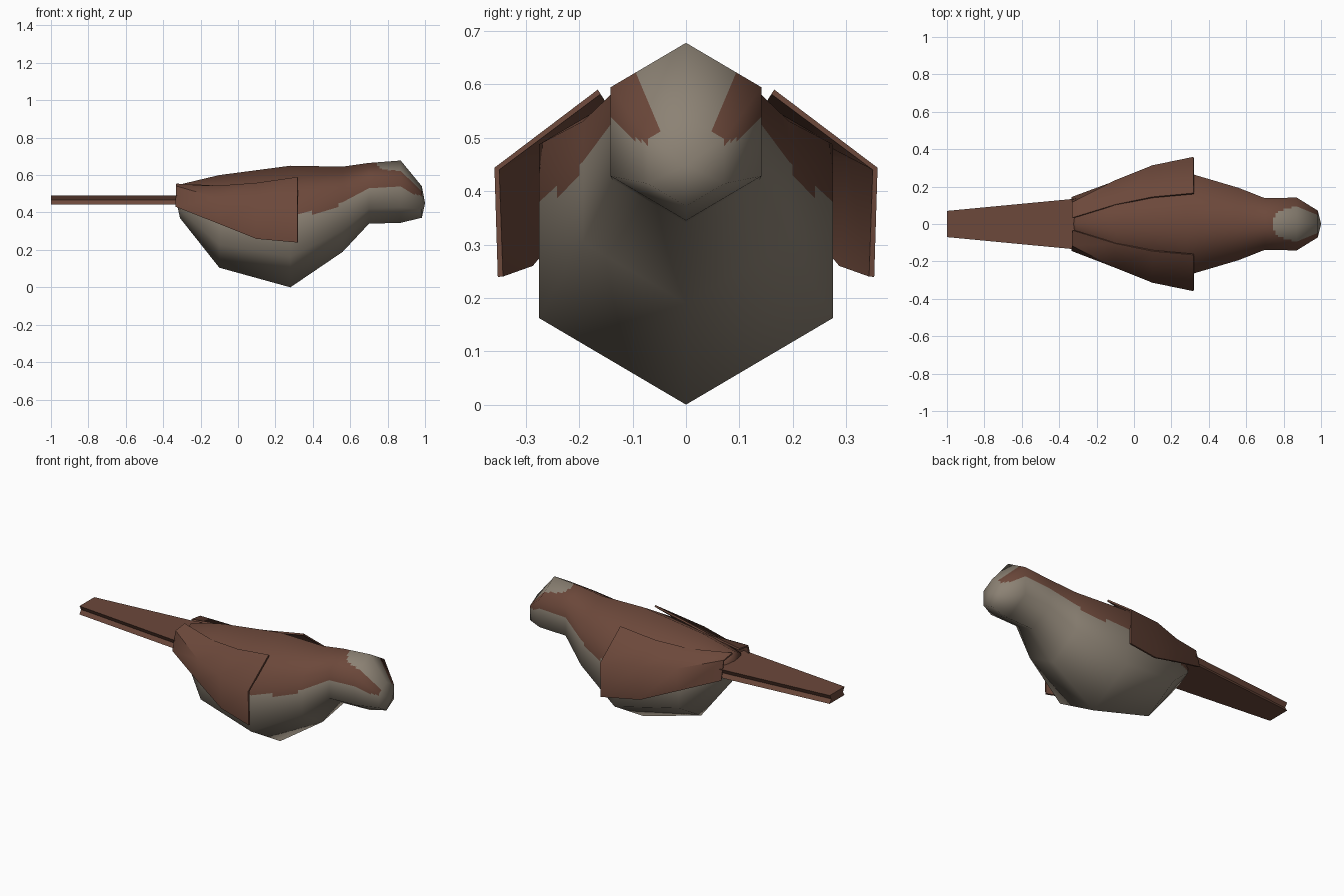
import bpy
import math
from mathutils import Vector

cube = bpy.data.objects.get("Cube")
if cube:
    bpy.data.objects.remove(cube, do_unlink=True)


def make_material(name, rgb):
    mat = bpy.data.materials.new(name)
    mat.use_nodes = True
    colour = (*rgb, 1.0)
    mat.diffuse_color = colour
    mat.node_tree.nodes["Principled BSDF"].inputs["Base Color"].default_value = colour
    return mat


brown = make_material("brown plumage", (0.150, 0.065, 0.043))
beige = make_material("beige plumage", (0.262, 0.223, 0.175))


def make_object(name, verts, faces, materials):
    mesh = bpy.data.meshes.new(name)
    mesh.from_pydata(verts, [], faces)
    for mat in materials:
        mesh.materials.append(mat)
    obj = bpy.data.objects.new(name, mesh)
    bpy.context.collection.objects.link(obj)
    return obj


def smooth(obj, degrees):
    bpy.ops.object.select_all(action='DESELECT')
    obj.select_set(True)
    bpy.context.view_layer.objects.active = obj
    bpy.ops.object.shade_smooth_by_angle(angle=math.radians(degrees))


def interpolate(table, x):
    for (x0, v0), (x1, v1) in zip(table, table[1:]):
        if x <= x1:
            return v0 + (v1 - v0) * (x - x0) / (x1 - x0)
    return table[-1][1]


# Body: six-sided rings along x, given as (x, bottom, top)
SIDES, STEPS = 6, 12
rings = [(-0.33, 0.459, 0.461), (-0.31, 0.37, 0.55), (-0.10, 0.105, 0.60),
         (0.28, 0.0, 0.65), (0.56, 0.19, 0.645), (0.70, 0.34, 0.665),
         (0.87, 0.345, 0.678), (0.983, 0.372, 0.54), (1.0, 0.449, 0.451)]


def ring_points(x, bottom, top):
    radius, centre = (top - bottom) / 2, (top + bottom) / 2
    angles = [math.tau * k / SIDES for k in range(SIDES)]
    return [Vector((x, 0.98 * radius * math.sin(a), centre + radius * math.cos(a)))
            for a in angles]


coarse = [ring_points(*r) for r in rings]
last = len(coarse) - 1


def coarse_normal(i, j):
    if i in (0, last):
        return Vector((1 if i else -1, 0, 0))
    along = coarse[i + 1][j] - coarse[i - 1][j]
    around = coarse[i][(j + 1) % SIDES] - coarse[i][j - 1]
    return along.cross(around).normalized()


normals = [[coarse_normal(i, j) for j in range(SIDES)] for i in range(last + 1)]


def sample(grid, u, v):
    i = min(u // STEPS, last - 1)
    j = v // STEPS
    s, t = u / STEPS - i, v / STEPS - j
    k = (j + 1) % SIDES
    return grid[i][j].lerp(grid[i][k], t).lerp(grid[i + 1][j].lerp(grid[i + 1][k], t), s)


# Fine panels keep the faceted form but allow a clean plumage edge
rows, cols = last * STEPS + 1, SIDES * STEPS
verts = [sample(coarse, u, v) for u in range(rows) for v in range(cols)]
fine_normals = [sample(normals, u, v).normalized() for u in range(rows) for v in range(cols)]
faces = []
for u in range(rows - 1):
    for v in range(cols):
        w = (v + 1) % cols
        faces.append((u * cols + v, (u + 1) * cols + v, (u + 1) * cols + w, u * cols + w))
faces.append(tuple(reversed(range(cols))))
faces.append(tuple(range((rows - 1) * cols, rows * cols)))
body = make_object("body", verts, faces, [brown, beige])

# Plumage: beige belly, crown patch and beak tip
belly_line = [(-0.34, 0.43), (-0.1, 0.38), (0.32, 0.385), (0.5, 0.42), (0.6, 0.48),
              (0.7, 0.53), (0.85, 0.545), (0.93, 0.50), (1.0, 0.485)]
crown_width = [(0.74, 0.03), (0.78, 0.07), (0.87, 0.095), (0.93, 0.07), (1.0, 0.04)]
for poly in body.data.polygons:
    x, y, z = poly.center
    belly = z < interpolate(belly_line, x)
    crown = x > 0.745 and z > 0.48 and abs(y) < interpolate(crown_width, x)
    poly.material_index = 1 if belly or crown or x > 0.983 else 0
    poly.use_smooth = True
body.data.normals_split_custom_set_from_vertices(fine_normals)

# Wings: folded sheets flaring forward, each station is (top, ridge, bottom)
stations = [
    (0.32, [(0.16, 0.582), (0.35, 0.44), (0.343, 0.24)]),
    (0.10, [(0.14, 0.55), (0.305, 0.46), (0.287, 0.26)]),
    (-0.10, [(0.10, 0.535), (0.225, 0.47), (0.22, 0.34)]),
    (-0.33, [(0.03, 0.545), (0.11, 0.535), (0.135, 0.43)]),
]
for name, side in (("right_wing", -1), ("left_wing", 1)):
    wing_verts = [(x, side * y, z) for x, profile in stations for y, z in profile]
    wing_faces = []
    for i in range(len(stations) - 1):
        for j in range(2):
            a = i * 3 + j
            quad = (a, a + 1, a + 4, a + 3)
            wing_faces.append(quad if side < 0 else quad[::-1])
    wing = make_object(name, wing_verts, wing_faces, [brown])
    solid = wing.modifiers.new("thickness", 'SOLIDIFY')
    solid.thickness = 0.01
    solid.offset = -1
    bpy.ops.object.select_all(action='DESELECT')
    wing.select_set(True)
    bpy.context.view_layer.objects.active = wing
    bpy.ops.object.modifier_apply(modifier="thickness")
    smooth(wing, 65)

# Tail: long tapering slab with grooved sides
tail_verts = []
for x, half in ((-1.0, 0.07), (-0.285, 0.138)):
    inner = half - 0.015
    tail_verts += [(x, half, 0.492), (x, inner, 0.466), (x, half, 0.442),
                   (x, -half, 0.442), (x, -inner, 0.466), (x, -half, 0.492)]
tail_faces = [(k, (k + 1) % 6, (k + 1) % 6 + 6, k + 6) for k in range(6)]
tail_faces += [tuple(reversed(range(6))), tuple(range(6, 12))]
# Turn the slab outward
tail = make_object("tail", tail_verts, tail_faces, [brown])
tail.data.validate()
import bmesh
bm = bmesh.new()
bm.from_mesh(tail.data)
bmesh.ops.recalc_face_normals(bm, faces=bm.faces)
bm.to_mesh(tail.data)
bm.free()
smooth(tail, 30)
